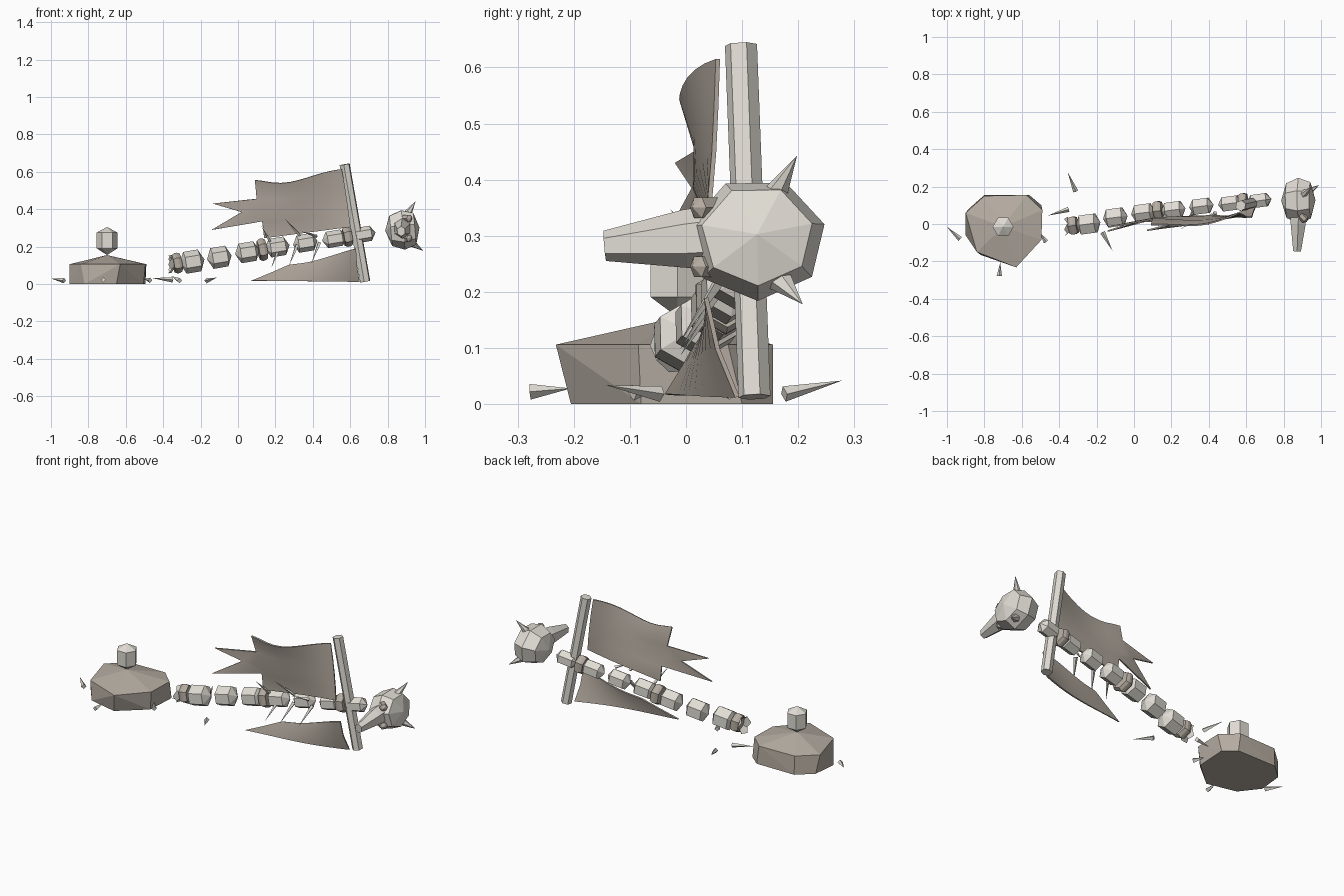
import bpy, bmesh, math
from mathutils import Vector

old = bpy.data.objects.get("Cube")
if old:
    bpy.data.objects.remove(old, do_unlink=True)


def material(name, colour):
    m = bpy.data.materials.new(name)
    m.use_nodes = True
    m.diffuse_color = (*colour, 1)
    node = next(n for n in m.node_tree.nodes if n.type == 'BSDF_PRINCIPLED')
    node.inputs["Base Color"].default_value = (*colour, 1)
    node.inputs["Roughness"].default_value = 0.9
    return m


BONE = material("pale bone", (0.75, 0.72, 0.66))
STONE = material("brown stone", (0.47, 0.42, 0.365))
CLOTH = material("faded cloth", (0.43, 0.38, 0.33))


def finish(name, bm, mat):
    bmesh.ops.recalc_face_normals(bm, faces=bm.faces)
    me = bpy.data.meshes.new(name)
    bm.to_mesh(me)
    bm.free()
    me.materials.append(mat)
    ob = bpy.data.objects.new(name, me)
    bpy.context.collection.objects.link(ob)
    return ob


def spindle(name, start, end, profile, mat=BONE, sides=6, turn=0, wide=1):
    """Faceted body turned around start-end; profile is (fraction, radius)."""
    a, b = Vector(start), Vector(end)
    axis = (b - a).normalized()
    up = Vector((0, 0, 1)) if abs(axis.z) < 0.9 else Vector((0, 1, 0))
    side = axis.cross(up).normalized()
    up = side.cross(axis)
    bm = bmesh.new()
    rings = []
    for t, r in profile:
        c = a.lerp(b, t)
        if r == 0:
            rings.append([bm.verts.new(c)] * sides)
            continue
        angles = [math.tau * i / sides + math.radians(turn) for i in range(sides)]
        rings.append([bm.verts.new(c + r * (wide * math.cos(q) * side + math.sin(q) * up))
                      for q in angles])
    for lo, hi in zip(rings, rings[1:]):
        for i in range(sides):
            j = (i + 1) % sides
            bm.faces.new(dict.fromkeys((lo[i], lo[j], hi[j], hi[i])))
    for ring in (rings[0], rings[-1]):
        if ring[0] is not ring[1]:
            bm.faces.new(ring)
    return finish(name, bm, mat)


def spike(name, base, tip, r, sides=4):
    return spindle(name, base, tip, [(0, r), (1, 0)], sides=sides)


# Boulder: hull of a rim, a footprint and a peak
rim = [(-.90, .06), (-.80, .15), (-.575, .155), (-.49, .075),
       (-.495, -.085), (-.63, -.232), (-.84, -.15)]
foot = [(-.90, -.06), (-.885, .08), (-.80, .155), (-.56, .155),
        (-.495, .10), (-.505, -.08), (-.65, -.205), (-.82, -.165)]
bm = bmesh.new()
for ring, z in ((rim, .106), (foot, 0)):
    for x, y in ring:
        bm.verts.new((x, y, z))
bm.verts.new((-.70, -.015, .155))
bmesh.ops.convex_hull(bm, input=bm.verts)
bmesh.ops.dissolve_limit(bm, angle_limit=.02, verts=bm.verts, edges=bm.edges)
finish("boulder", bm, STONE)

# Bone standing on the boulder
spindle("boulder_bone", (-.70, -.015, .155), (-.70, -.015, .305),
        [(0, 0), (.24, .056), (.8, .056), (1, 0)])

# Spine
along = Vector((1, .13, .17)).normalized()
spine = [(-.245, .0, .12), (-.10, .035, .143), (.05, .06, .17), (.21, .075, .198),
         (.36, .095, .22), (.515, .11, .242), (.67, .125, .265)]
for i, p in enumerate(spine):
    r = .059 - .003 * i
    h = along * .067
    spindle(f"vertebra_{i + 1}", Vector(p) - h, Vector(p) + h,
            [(0, 0), (.2, r), (.8, r), (1, 0)], turn=30)

# Collars between the vertebrae
for i, (p, r) in enumerate([((-.325, -.008, .112), .055), ((.13, .07, .184), .06),
                            ((.585, .118, .253), .054)]):
    h = along * .022
    spindle(f"collar_{i + 1}", Vector(p) - h, Vector(p) + h,
            [(0, r * .86), (.35, r), (.65, r), (1, r * .86)], STONE, turn=30)

# Broken flared end of the spine, hollow and ragged
bm = bmesh.new()
inner, outer = [], []
c = Vector((-.34, -.01, .11))
for i in range(10):
    q = math.tau * i / 10
    ring = Vector((0, math.cos(q), math.sin(q)))
    inner.append(bm.verts.new(c + ring * .028))
    outer.append(bm.verts.new(c + ring * .05 - along * (.034 if i % 2 else .016)))
for i in range(10):
    j = (i + 1) % 10
    bm.faces.new((inner[i], inner[j], outer[j], outer[i]))
finish("broken_end", bm, BONE)

# Ribs below and above the spine
for i, x in enumerate((.22, .315, .435)):
    z = .18 + .12 * (x - .1)
    spike(f"lower_rib_{i + 1}", (x, .06, z), (x - .042, -.01, z - .108), .011)
for i, (base, tip) in enumerate([((.17, .045, .23), (.125, -.02, .31)),
                                 ((.33, .045, .26), (.25, -.03, .35)),
                                 ((.42, .05, .255), (.345, -.01, .28))]):
    spike(f"upper_rib_{i + 1}", base, tip, .009)

# Banner pole
spindle("banner_pole", (.68, .122, .013), (.57, .098, .64),
        [(0, .029), (1, .029)], turn=40)


def banner(name, left, right, sag, top_wave, low_wave, tips=(), cols=10):
    """Cloth between two matching edges, with pointed rags on the left edge."""
    bm = bmesh.new()
    rows = []
    for r, (a, b) in enumerate(zip(left, right)):
        a, b = Vector(a), Vector(b)
        down = r / (len(left) - 1)
        row = []
        for k in range(cols + 1):
            t = k / cols
            p = a.lerp(b, t)
            p.z -= sag * (1 - down) * math.sin(math.pi * t ** .7) ** 2
            p.y += (top_wave * (1 - down) + low_wave * down) * math.sin(math.pi * t ** 1.3)
            row.append(bm.verts.new(p))
        rows.append(row)
    for lo, hi in zip(rows, rows[1:]):
        for k in range(cols):
            bm.faces.new((lo[k], lo[k + 1], hi[k + 1], hi[k]))
    for r, tip in tips:
        bm.faces.new((rows[r][0], rows[r + 1][0], bm.verts.new(tip)))
    bmesh.ops.recalc_face_normals(bm, faces=bm.faces)
    bmesh.ops.solidify(bm, geom=bm.faces[:], thickness=.008)
    ob = finish(name, bm, CLOTH)
    bpy.ops.object.select_all(action='DESELECT')
    ob.select_set(True)
    bpy.context.view_layer.objects.active = ob
    bpy.ops.object.shade_smooth_by_angle(angle=math.radians(40))


banner("upper_banner",
       [(.09, -.008, .555), (.10, .022, .455), (.02, .01, .385), (.13, .03, .335), (.14, .03, .245)],
       [(.555, .053, .615), (.57, .05, .53), (.582, .046, .45), (.592, .04, .38), (.602, .032, .305)],
       .036, -.035, .008,
       [(1, (-.135, -.02, .43)), (2, (-.14, -.042, .29))])
banner("lower_banner",
       [(.27, .02, .10), (.19, .0, .065), (.07, -.03, .016)],
       [(.63, .04, .19), (.635, .06, .10), (.648, .095, .014)],
       .012, .008, -.022)

# Skull lying on its side, snout toward the front
spindle("skull", (.787, .125, .285), (.97, .127, .303),
        [(0, 0), (.16, .085), (.52, .111), (.86, .09), (1, 0)],
        sides=7, turn=12, wide=1.12)
spindle("snout", (.88, .06, .30), (.872, -.145, .282),
        [(0, .056), (.3, .052), (.75, .036), (1, .027)], turn=30, wide=.88)
for i, (base, tip) in enumerate([((.90, .155, .365), (.95, .198, .443)),
                                 ((.92, .165, .225), (.99, .208, .178))]):
    spike(f"horn_{i + 1}", base, tip, .025, 6)
for i, z in enumerate((.35, .245)):
    spindle(f"eye_{i + 1}", (.89, .05, z), (.925, .012, z),
            [(0, .021), (.75, .021), (1, 0)], STONE)

# Loose shards on the ground
shards = [((-.93, -.08, .018), (-1, -.015, .03)), ((-.72, -.278, .022), (-.715, -.205, .028)),
          ((-.47, -.095, .02), (-.505, -.045, .03)), ((-.35, .078, .022), (-.46, .045, .032)),
          ((-.312, .175, .018), (-.355, .278, .042)), ((-.168, -.045, .018), (-.115, -.143, .034))]
for i, (base, tip) in enumerate(shards):
    spike(f"shard_{i + 1}", base, tip, .014)
